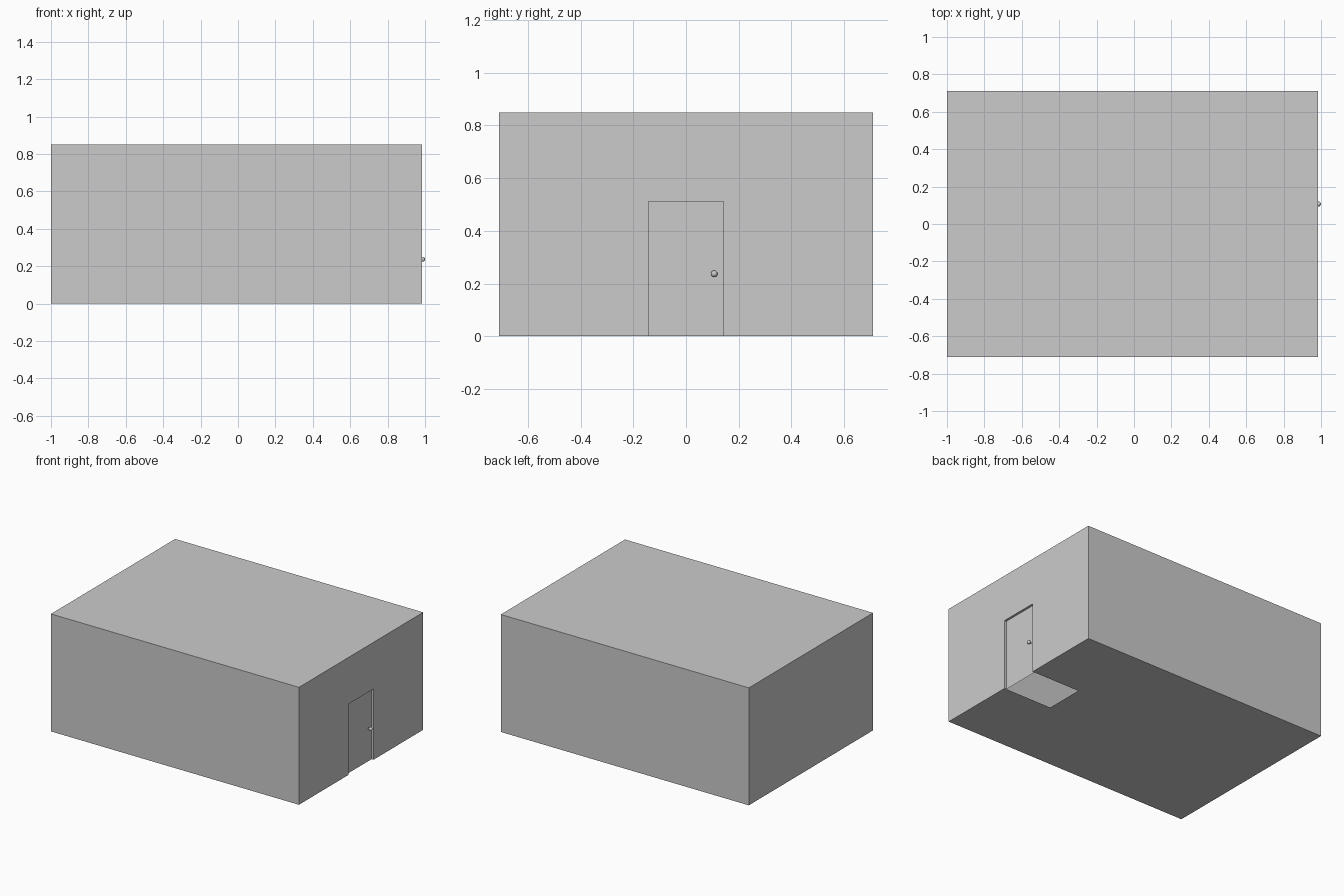
import bpy, bmesh, math

if "Cube" in bpy.data.objects:
    bpy.data.objects.remove(bpy.data.objects["Cube"])

X0, X1, Y, H = -1.0, 0.985, 0.71, 0.85     # room extents
DY, DH = 0.143, 0.512                      # door half width and height
DX = 0.969                                 # recessed door plane
HX = 0.595                                 # inner end of floor opening


def mesh_object(name, faces):
    """Object from polygons given as lists of points."""
    bm = bmesh.new()
    for pts in faces:
        bm.faces.new([bm.verts.new(p) for p in pts])
    bmesh.ops.remove_doubles(bm, verts=bm.verts, dist=1e-5)
    me = bpy.data.meshes.new(name)
    bm.to_mesh(me)
    bm.free()
    ob = bpy.data.objects.new(name, me)
    bpy.context.collection.objects.link(ob)
    return ob


# Hollow room shell: notched door wall and notched floor
door_wall = [(-Y, 0), (-DY, 0), (-DY, DH), (DY, DH), (DY, 0), (Y, 0), (Y, H), (-Y, H)]
floor = [(X1, -Y), (X0, -Y), (X0, Y), (X1, Y), (X1, DY), (HX, DY), (HX, -DY), (X1, -DY)]
mesh_object("room_shell", [
    [(X1, y, z) for y, z in door_wall],
    [(x, y, 0) for x, y in reversed(floor)][::-1],
    [(X0, -Y, H), (X1, -Y, H), (X1, Y, H), (X0, Y, H)],
    [(X0, -Y, 0), (X1, -Y, 0), (X1, -Y, H), (X0, -Y, H)],
    [(X1, Y, 0), (X0, Y, 0), (X0, Y, H), (X1, Y, H)],
    [(X0, Y, 0), (X0, -Y, 0), (X0, -Y, H), (X0, Y, H)],
])

# Door frame: shallow jambs and head
mesh_object("door_frame", [
    [(X1, -DY, 0), (DX, -DY, 0), (DX, -DY, DH), (X1, -DY, DH)],
    [(X1, -DY, DH), (DX, -DY, DH), (DX, DY, DH), (X1, DY, DH)],
    [(X1, DY, DH), (DX, DY, DH), (DX, DY, 0), (X1, DY, 0)],
])

# Door panel
mesh_object("door", [[(DX, -DY, 0), (DX, DY, 0), (DX, DY, DH), (DX, -DY, DH)]])

# Door knob and its stem
bpy.ops.mesh.primitive_uv_sphere_add(segments=24, ring_count=12, radius=0.0125,
                                     location=(0.9875, 0.107, 0.237))
bpy.context.object.name = "door_knob"
bpy.ops.object.shade_smooth()
bpy.ops.mesh.primitive_cylinder_add(vertices=16, radius=0.005, depth=0.016,
                                    location=(0.977, 0.107, 0.237),
                                    rotation=(0, math.pi / 2, 0))
bpy.context.object.name = "knob_stem"
bpy.ops.object.shade_smooth_by_angle()
